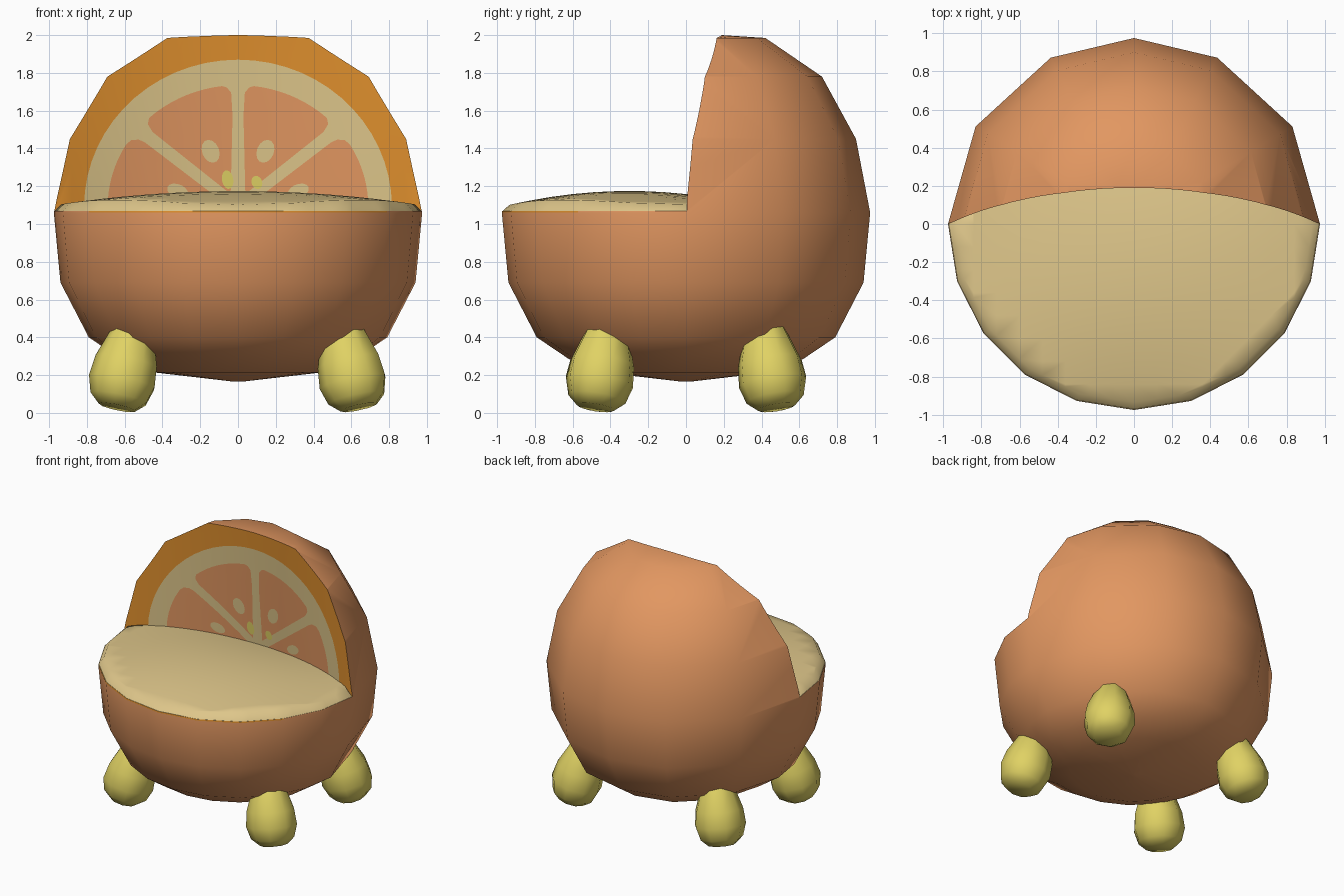
import bpy, bmesh, math
from mathutils import Vector

if "Cube" in bpy.data.objects:
    bpy.data.objects.remove(bpy.data.objects["Cube"])


def material(name, rgb):
    lin = [((c / 255 + 0.055) / 1.055) ** 2.4 for c in rgb]
    m = bpy.data.materials.new(name)
    m.diffuse_color = (*lin, 1)
    m.use_nodes = True
    m.node_tree.nodes["Principled BSDF"].inputs["Base Color"].default_value = m.diffuse_color
    return m


PEEL = material("peel orange", (226, 151, 97))
RIND = material("bright rind", (224, 144, 46))
CREAM = material("cream pith", (222, 198, 138))
YELLOW = material("yellow", (224, 210, 100))


def finish(name, bm, mats, angle=45):
    me = bpy.data.meshes.new(name)
    bm.to_mesh(me)
    bm.free()
    ob = bpy.data.objects.new(name, me)
    bpy.context.collection.objects.link(ob)
    for m in mats:
        me.materials.append(m)
    smooth(ob, angle)
    return ob


def smooth(ob, angle):
    bpy.ops.object.select_all(action='DESELECT')
    ob.select_set(True)
    bpy.context.view_layer.objects.active = ob
    bpy.ops.object.shade_smooth_by_angle(angle=math.radians(angle))


def rings_mesh(rings):
    """Closed solid from equal rings of points, capped at both ends."""
    bm = bmesh.new()
    vs = [[bm.verts.new(p) for p in r] for r in rings]
    n = len(vs[0])
    for a, b in zip(vs, vs[1:]):
        for i in range(n):
            j = (i + 1) % n
            bm.faces.new((a[i], a[j], b[j], b[i]))
    bm.faces.new(vs[0][::-1])
    bm.faces.new(vs[-1])
    bmesh.ops.recalc_face_normals(bm, faces=bm.faces)
    return bm


def back_y(x, z):
    """Hollow curve of the backrest surface."""
    return max(0, 1 - (x / 0.97) ** 2) * (0.19 + 0.06 * (2 - z) / 0.9)


def slice_mesh(bm, step, axis):
    for k in range(-14, 30):
        co, no = Vector((0, 0, 0)), Vector((0, 0, 0))
        co[axis], no[axis] = k * step, 1
        bmesh.ops.bisect_plane(bm, geom=bm.verts[:] + bm.edges[:] + bm.faces[:],
                               plane_co=co, plane_no=no, dist=1e-5)


# Round body: finer sides at the front, coarser at the back
FRONT = [math.radians(180 + 18 * i) for i in range(11)]
BACK = [math.radians(a) for a in (31.6, 63.4, 90, 116.6, 148.4)]
profile = [(0.02, 0.165), (0.45, 0.215), (0.62, 0.285), (0.79, 0.40), (0.94, 0.69),
           (0.975, 1.06), (0.90, 1.45), (0.72, 1.78), (0.42, 1.985), (0.19, 2.0), (0.02, 2.0)]
bm = rings_mesh([[(r * math.cos(a), r * math.sin(a), z) for a in FRONT + BACK]
                 for r, z in profile])
body = finish("body", bm, [PEEL, RIND, CREAM])

# Cutter for the seat opening
levels = [1.07, 1.3, 1.5, 1.7, 1.9, 2.3]
xs = [k * 0.08 for k in range(-14, 15)]
bm = rings_mesh([[(x, back_y(x, z), z) for x in xs] + [(1.12, -1.5, z), (-1.12, -1.5, z)]
                 for z in levels])
bmesh.ops.triangulate(bm, faces=bm.faces)
cutter = finish("opening_cutter", bm, [])
cutter.hide_render = True
mod = body.modifiers.new("opening", 'BOOLEAN')
mod.operation, mod.solver, mod.object = 'DIFFERENCE', 'EXACT', cutter
bpy.context.view_layer.objects.active = body
bpy.ops.object.modifier_apply(modifier=mod.name)
bpy.data.objects.remove(cutter)
for p in body.data.polygons:
    p.material_index = 0
    if p.center.z > 1.065 and p.normal.y < -0.6:
        p.material_index = 1
    elif p.normal.z > 0.9 and p.center.z < 1.2:
        p.material_index = 2
smooth(body, 45)

# Domed seat cushion with a sloping edge
bm = bmesh.new()
outline = [(0.935 * math.cos(a), 0.935 * math.sin(a)) for a in FRONT]
outline += [(x, back_y(x, 1.1) + 0.01) for x in [0.85 - 0.17 * i for i in range(11)]]
bm.faces.new([bm.verts.new((x, y, 1.1)) for x, y in outline])
slice_mesh(bm, 0.12, 0)
slice_mesh(bm, 0.12, 1)
for v in bm.verts:
    x, y, _ = v.co
    v.co.z = 1.1 + 0.075 * max(0, 1 - (x / 0.97) ** 2) * max(0, 1 - ((y + 0.3) / 0.64) ** 2)
edge = [e for e in bm.edges if e.is_boundary]
new = bmesh.ops.extrude_edge_only(bm, edges=edge)["geom"]
for v in new:
    if isinstance(v, bmesh.types.BMVert):
        v.co = (v.co.x * 1.04, v.co.y * 1.04, 1.068)
bmesh.ops.recalc_face_normals(bm, faces=bm.faces)
if sum(f.normal.z for f in bm.faces) < 0:
    bmesh.ops.reverse_faces(bm, faces=bm.faces)
finish("seat", bm, [CREAM], 60)


# Painted fruit slice: thin plates following the backrest
def plate(name, pts, offset, mat):
    bm = bmesh.new()
    bm.faces.new([bm.verts.new((x, 0, z)) for x, z in pts])
    slice_mesh(bm, 0.08, 0)
    slice_mesh(bm, 0.1, 2)
    bm.normal_update()
    flip = [f for f in bm.faces if f.normal.y > 0]
    bmesh.ops.reverse_faces(bm, faces=flip)
    for v in bm.verts:
        v.co.y = back_y(v.co.x, v.co.z) - offset
    finish(name, bm, [mat])


CZ = 1.09


def polar(deg, k=1.0, rx=0.69, rz=0.645):
    a = math.radians(deg)
    return (k * rx * math.cos(a), CZ + k * rz * math.sin(a))


def oval(cx, cz, rx, rz, tilt):
    t = math.radians(tilt)
    pts = []
    for i in range(14):
        u, w = rx * math.cos(i * math.pi / 7), rz * math.sin(i * math.pi / 7)
        pts.append((cx + u * math.cos(t) - w * math.sin(t),
                    cz + u * math.sin(t) + w * math.cos(t)))
    return pts


plate("pith_ring", [polar(6 * i, 1, 0.815, 0.78) for i in range(31)], 0.004, CREAM)
upper = [polar(62, 0.12), polar(43.2, 0.90), polar(44.5, 0.97), polar(47, 1)]
upper += [polar(a, 1) for a in range(51, 84, 4)]
upper += [polar(85, 0.985), polar(86.8, 0.94), polar(86.8, 0.75)]
lower = [polar(1, 0.13)] + [polar(a, 1) for a in range(1, 32, 3)]
lower += [polar(34, 0.985), polar(36, 0.94), polar(36.6, 0.89), polar(21, 0.13)]
for side, s in (("right", 1), ("left", -1)):
    for label, pts in (("upper", upper), ("lower", lower)):
        plate(f"{label}_{side}_segment", [(s * x, z) for x, z in pts], 0.006, PEEL)
    for label, pts in (("upper", oval(0.145, 1.385, 0.045, 0.063, -22)),
                       ("lower", oval(0.32, 1.175, 0.058, 0.036, 20))):
        plate(f"{label}_{side}_seed", [(s * x, z) for x, z in pts], 0.008, CREAM)
plate("yellow_seed_left", oval(-0.055, 1.235, 0.03, 0.05, 10), 0.0085, YELLOW)
plate("yellow_seed_right", oval(0.1, 1.22, 0.028, 0.036, 20), 0.0085, YELLOW)

# Four stubby tapered legs, splayed outwards
LEG = [(0.0, 0.10), (0.05, 0.155), (0.14, 0.182), (0.25, 0.17), (0.43, 0.11), (0.50, 0.06)]
for fb, sy in (("front", -1), ("back", 1)):
    for lr, sx in (("left", -1), ("right", 1)):
        out = Vector((0.8 * sx, 0.6 * sy, 0))
        axis = (Vector((0, 0, 0.52)) - out * 0.14).normalized()
        base = out * 0.80 + Vector((0, 0, 0.029))
        u = axis.cross(Vector((0, 1, 0))).normalized()
        w = axis.cross(u)
        rings = [[base + axis * t + (u * math.cos(a) + w * math.sin(a)) * r
                  for a in [math.tau * i / 9 for i in range(9)]] for t, r in LEG]
        finish(f"{fb}_{lr}_leg", rings_mesh(rings), [YELLOW], 50)
